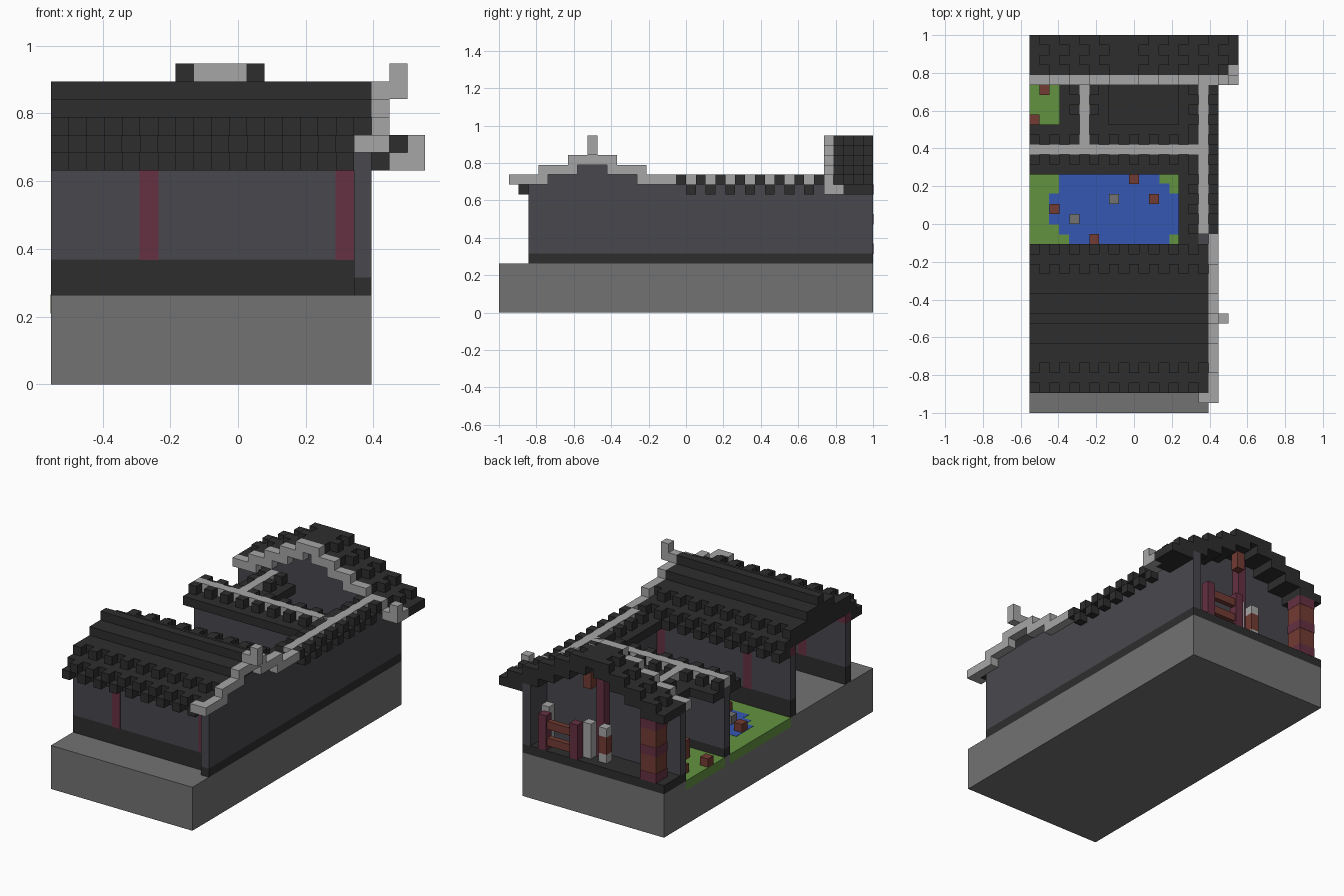
import bpy, bmesh

cube = bpy.data.objects.get("Cube")
if cube:
    bpy.data.objects.remove(cube, do_unlink=True)

U = 1 / 19  # size of one block


def material(name, r, g, b):
    m = bpy.data.materials.new(name)
    m.use_nodes = True
    m.diffuse_color = (r, g, b, 1)
    m.node_tree.nodes["Principled BSDF"].inputs["Base Color"].default_value = (r, g, b, 1)
    return m


TILE = material("dark tile", .027, .027, .027)
STONE = material("grey stone", .17, .17, .17)
LIGHT = material("pale stone", .38, .38, .38)
WALL = material("slate wall", .066, .064, .076)
MAROON = material("maroon paint", .13, .03, .055)
WOOD = material("red brown wood", .17, .045, .033)
WATER = material("blue water", .035, .095, .45)
GRASS = material("green grass", .125, .29, .052)


def part(name, mat, boxes, grow=0.0):
    """Boxes are (x0, x1, y0, y1, z0, z1) in block units from the right front corner."""
    bm = bmesh.new()
    for x0, x1, y0, y1, z0, z1 in boxes:
        x0 = max(x0, 0)
        if x1 <= x0:
            continue
        geo = bmesh.ops.create_cube(bm, size=1)
        for v in geo["verts"]:
            v.co.x = (x1 + grow if v.co.x > 0 else x0 - grow) * U - 10.5 * U
            v.co.y = (y1 + grow if v.co.y > 0 else y0 - grow) * U - 1
            v.co.z = (z1 + grow if v.co.z > 0 else z0 - grow) * U
    me = bpy.data.meshes.new(name)
    bm.to_mesh(me)
    bm.free()
    me.materials.append(mat)
    ob = bpy.data.objects.new(name, me)
    bpy.context.collection.objects.link(ob)


def cell(x, y, z, h=1):
    return (x, x + 1, y, y + 1, z, z + h)


# Ground
part("base", STONE, [(0, 18, 0, 38, 0, 5)])
part("lawn", GRASS, [(0, 15, 15, 26, 4, 5), (0, 5, 27, 34, 4, 5)], .03)
part("pond", WATER, [(4, 14, 17, 18, 4.5, 5), (3, 15, 18, 19, 4.5, 5), (2, 15, 19, 22, 4.5, 5),
                     (3, 14, 22, 23, 4.5, 5), (3, 13, 23, 24, 4.5, 5)], .06)
part("pond_stones", STONE, [cell(8, 21, 5), cell(4, 19, 5)])
part("wooden_blocks", WOOD, [cell(2, 20, 5), cell(6, 17, 5), cell(10, 23, 5), cell(12, 21, 5),
                             cell(1, 32, 5), cell(0, 29, 5)])
part("garden_bench", WOOD, [(3, 4, 29, 32, 6.5, 7.2), cell(3, 29, 5, 1.5), cell(3, 31, 5, 1.5)])

# Outer side wall with its gable steps
part("side_wall", WALL, [(17, 18, 3, 38, 6, 13), (17, 18, 5, 14, 13, 14), (17, 18, 8, 11, 14, 15)])
part("side_wall_foot", TILE, [(17, 18, 3, 38, 5, 6)])

# Front hall: walls, plinth, columns, beam
for name, y in (("front", 4), ("court", 14)):
    part(name + "_hall_wall", WALL, [(0, 17, y, y + 1, 7, 12)])
    part(name + "_hall_plinth", TILE, [(0, 17, y, y + 1, 5, 7)])
    part(name + "_hall_columns", MAROON, [(5, 6, y, y + 1, 7, 12), (16, 17, y, y + 1, 7, 12)], .03)
    part(name + "_hall_beam", MAROON, [(0, 17, y, y + 1, 12, 13)])

# Front hall roof: stepped slabs and staggered tile rows on both slopes
slabs = [(0, 18, 3, 16, 13, 14), (0, 18, 5, 14, 14, 15), (0, 18, 7, 12, 15, 16), (0, 18, 9, 10, 16, 17),
         (0, 17, 3, 4, 12, 13), (0, 17, 15, 16, 12, 13)]
for i in range(18):
    for y in (2, 16):
        slabs.append(cell(i, y, 12 + i % 2))
    if i % 2 == 0:
        slabs += [cell(i, 4, 14), cell(i, 14, 14)]
part("front_hall_roof", TILE, slabs)

# Pale gable trim of the front hall, with curled ridge end
trim = [(18, 19, 7, 12, 15, 16), (17, 19, 1, 2, 13, 14), cell(18, 9, 16), cell(19, 9, 16, 2)]
for a, b, z in ((1, 5, 13), (4, 8, 14)):
    trim += [(18, 19, a, b, z, z + 1), (18, 19, 19 - b, 19 - a, z, z + 1)]
part("front_gable_trim", LIGHT, trim)

# Courtyard walls and their pale caps
part("courtyard_walls", WALL, [(0, 17, 26, 27, 6, 13), (5, 6, 27, 34, 6, 13)])
part("courtyard_wall_foot", TILE, [(0, 17, 26, 27, 5, 6), (5, 6, 27, 34, 5, 6)])
part("wall_caps", LIGHT, [(17, 18, 18, 33, 13, 14), (0, 17, 26, 27, 13, 14), (5, 6, 27, 33, 13, 14)])
part("room_floor", TILE, [(6, 17, 27, 34, 5, 6)])

# Eaves beside the caps: flat ledge plus every other raised tile
eaves = [(0, 17, 24, 26, 12, 13), (0, 17, 27, 29, 12, 13), (15, 17, 17, 24, 12, 13),
         (15, 17, 29, 33, 12, 13), (3, 5, 29, 33, 12, 13), (6, 8, 29, 33, 12, 13)]
for i in range(0, 17, 2):
    eaves += [cell(i, 25, 13), cell(i, 27, 13)]
for j in range(18, 33):
    eaves.append(cell(18, j, 12 + (j + 1) % 2))
    if j % 2 == 0:
        eaves.append(cell(16, j, 13))
        if j > 28:
            eaves += [cell(4, j, 13), cell(6, j, 13)]
part("courtyard_eaves", TILE, eaves)

# Back hall: gable wall, pale stepped trim, tiled roof
part("back_gable_wall", WALL, [(0, 17, 34, 35, 6, 13)] +
     [(3 + 2 * n, 16 - 2 * n, 34, 35, 13 + n, 14 + n) for n in range(4)])
part("back_hall_floor", TILE, [(0, 17, 34, 38, 5, 6)])
rim = [(8, 11, 33, 34, 17, 18), (19, 21, 33, 34, 12, 13), cell(20, 33, 13), cell(20, 34, 12)]
roof = [(8, 11, 34, 38, 17, 18), (18, 20, 34, 38, 12, 13), (20, 21, 35, 38, 12, 13)]
for n in range(4):
    lo, hi, z = 10 + 2 * n, 13 + 2 * n, 16 - n
    for a, b in ((lo, hi), (19 - hi, 19 - lo)):
        rim.append((a, b, 33, 34, z, z + 1))
        roof.append((a, b, 34, 38, z, z + 1))
    for j in (35, 37):
        roof += [cell(hi, j, z), cell(18 - hi, j, z)] if hi < 19 else [cell(hi, j, z)]
for j in (35, 37):
    roof += [cell(11, j, 17), cell(7, j, 17)]
part("back_gable_trim", LIGHT, rim)
part("back_hall_roof", TILE, roof)

# Back hall furnishings
part("bench_posts", MAROON, [cell(15, 37, 6, 4), cell(11, 37, 6, 4)])
part("bench_rails", WOOD, [(12, 15, 37.2, 37.8, z, z + .9) for z in (6.5, 8.4)])
part("centre_column", MAROON, [cell(9, 35, 6, 10)])
part("hanging_lantern", WOOD, [cell(10, 36, 14, 2)])
part("stone_posts", LIGHT, [cell(10, 36, 6, 4), cell(8, 36, 6), cell(8, 36, 9), cell(16, 35, 6, 4)])
part("wooden_stand", WOOD, [cell(8, 36, 7, 2)])
part("corner_screen", WOOD, [(1, 3, 36, 38, 6, 13)])
part("screen_bands", MAROON, [(1, 3, 36, 38, z, z + 1) for z in (6, 9, 12)], .03)
